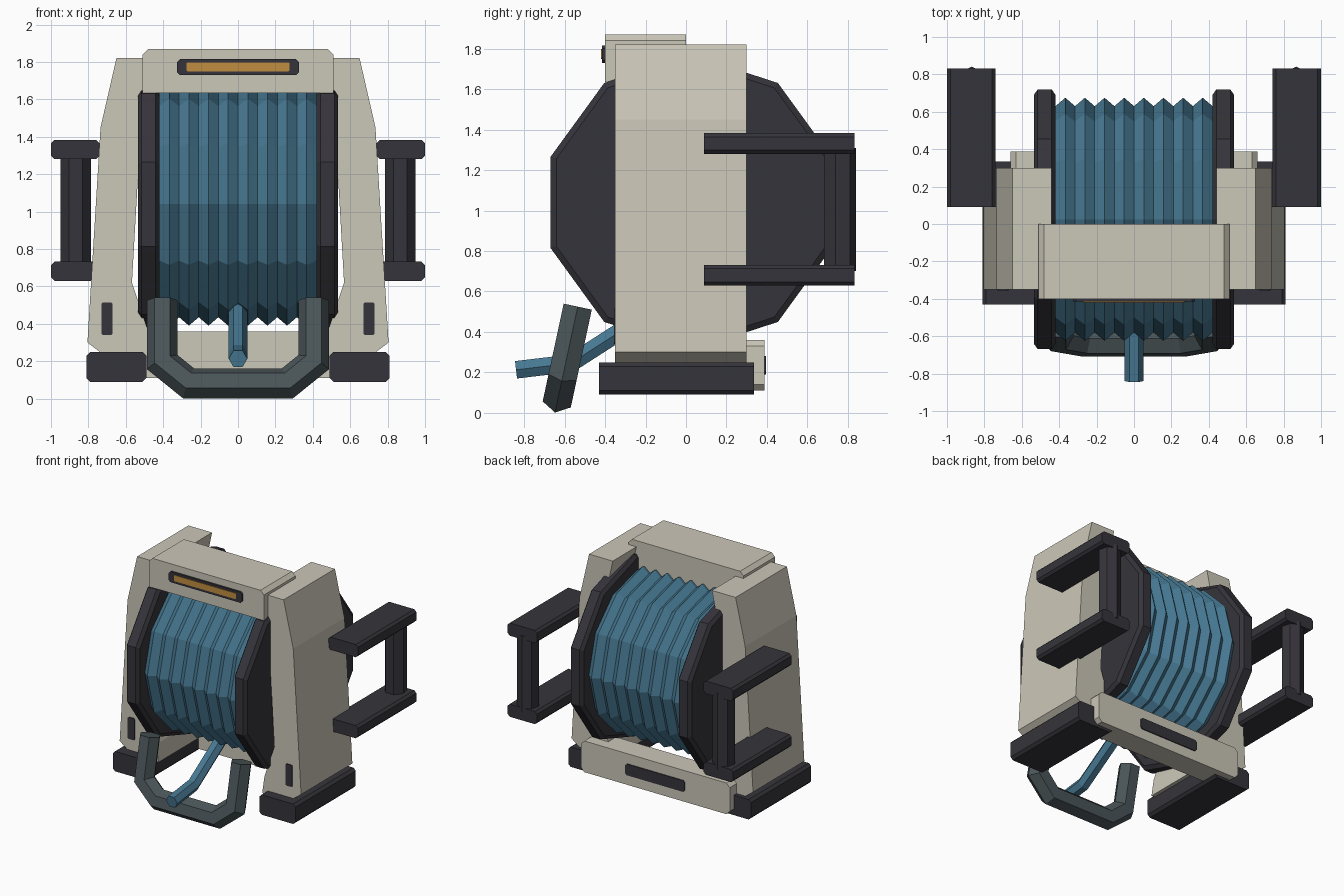
import bpy, bmesh
from math import sin, cos, pi
from mathutils import Vector

cube = bpy.data.objects.get("Cube")
if cube:
    bpy.data.objects.remove(cube, do_unlink=True)


def material(name, r, g, b):
    m = bpy.data.materials.new(name)
    m.use_nodes = True
    m.diffuse_color = (r, g, b, 1)
    bsdf = next(n for n in m.node_tree.nodes if n.type == 'BSDF_PRINCIPLED')
    bsdf.inputs["Base Color"].default_value = (r, g, b, 1)
    bsdf.inputs["Roughness"].default_value = 0.7
    return m


BEIGE = material("warm beige", 0.60, 0.57, 0.48)
DARK = material("charcoal", 0.036, 0.034, 0.043)
BLUE = material("hose blue", 0.063, 0.19, 0.29)
SLATE = material("slate grey", 0.07, 0.092, 0.1)
AMBER = material("amber", 0.53, 0.27, 0.05)


def loft(name, rings, mat, mirror=False):
    """Skin a list of equal rings, capping both ends."""
    bm = bmesh.new()
    loops = [[bm.verts.new(p) for p in ring] for ring in rings]
    n = len(loops[0])
    for a, b in zip(loops, loops[1:]):
        for i in range(n):
            j = (i + 1) % n
            bm.faces.new((a[i], a[j], b[j], b[i]))
    bm.faces.new(loops[0])
    bm.faces.new(loops[-1])
    bmesh.ops.recalc_face_normals(bm, faces=bm.faces)
    mesh = bpy.data.meshes.new(name)
    bm.to_mesh(mesh)
    bm.free()
    mesh.materials.append(mat)
    obj = bpy.data.objects.new(name, mesh)
    bpy.context.collection.objects.link(obj)
    if mirror:
        obj.modifiers.new("Mirror", 'MIRROR')
    return obj


def prism(name, outline, y0, y1, mat, mirror=False):
    """Extrude a front outline of (x, z) points from y0 to y1."""
    return loft(name, [[(x, y, z) for x, z in outline] for y in (y0, y1)], mat, mirror)


def chamfered(x0, x1, z0, z1, c):
    return [(x0 + c, z0), (x1 - c, z0), (x1, z0 + c), (x1, z1 - c),
            (x1 - c, z1), (x0 + c, z1), (x0, z1 - c), (x0, z0 + c)]


def wheel(name, profile, sides, start, mat, mirror=False):
    """Turn an (x, radius) profile around the drum axle."""
    rings = []
    for x, r in profile:
        angles = [start + 2 * pi * i / sides for i in range(sides)]
        rings.append([(x, 0.025 + r * cos(a), 1.04 + r * sin(a)) for a in angles])
    return loft(name, rings, mat, mirror)


def tube(name, path, radius, sides, normal, mat, start=0.0):
    """Sweep a polygon along a flat path with mitred corners."""
    pts = [Vector(p) for p in path]
    normal = Vector(normal).normalized()
    rings = []
    for i, p in enumerate(pts):
        d_in = (p - pts[max(i - 1, 0)]).normalized()
        d_out = (pts[min(i + 1, len(pts) - 1)] - p).normalized()
        tangent = (d_in + d_out).normalized()
        side = tangent.cross(normal)
        stretch = 1 / tangent.dot(d_out if d_out.length else d_in)
        rings.append([p + radius * (cos(a) * side * stretch + sin(a) * normal)
                      for a in (start + 2 * pi * k / sides for k in range(sides))])
    return loft(name, rings, mat)


# Side towers and feet
tower = [(0.46, 0.22), (0.70, 0.22), (0.805, 0.30), (0.735, 1.45), (0.65, 1.82),
         (0.44, 1.82), (0.52, 1.45), (0.567, 0.62), (0.48, 0.36)]
prism("side_towers", tower, -0.35, 0.30, BEIGE, True)
prism("feet", chamfered(0.49, 0.81, 0.09, 0.25, 0.02), -0.43, 0.335, DARK, True)
prism("tower_slots", chamfered(0.67, 0.73, 0.34, 0.515, 0.008), -0.356, -0.349, DARK, True)

# Top beam with its indicator
top = [(-0.51, 1.635), (0.51, 1.635), (0.51, 1.84), (0.48, 1.87), (-0.48, 1.87), (-0.51, 1.84)]
prism("top_beam", top, -0.40, 0.0, BEIGE)
prism("indicator_frame", chamfered(-0.325, 0.325, 1.73, 1.815, 0.015), -0.415, -0.395, DARK)
prism("indicator_light", chamfered(-0.275, 0.275, 1.75, 1.798, 0.004), -0.42, -0.414, AMBER)

# Rear cross beam with its slot
prism("rear_beam", chamfered(-0.66, 0.66, 0.11, 0.36, 0.03), 0.20, 0.388, BEIGE)
prism("rear_slot", chamfered(-0.265, 0.265, 0.19, 0.28, 0.015), 0.387, 0.396, DARK)

# Drum: wound hose and end flanges
coils = 8
pitch = 0.84 / coils
ridges = [(-0.42 + i * pitch / 2, 0.65 if i % 2 else 0.605) for i in range(2 * coils + 1)]
wheel("wound_hose", ridges, 12, 0, BLUE)
flange = [(0.42, 0.70), (0.44, 0.73), (0.515, 0.73), (0.535, 0.70)]
wheel("drum_flanges", flange, 10, pi / 10, DARK, True)

# Rear handles
for level, z in (("lower", 0.63), ("upper", 1.28)):
    prism(level + "_handle_arms", chamfered(0.74, 1.0, z, z + 0.102, 0.018), 0.09, 0.832, DARK, True)
ring = [(0.868 + 0.084 * cos(a), 0.757 + 0.084 * sin(a))
        for a in (pi / 2 + 2 * pi * i / 7 for i in range(7))]
loft("handle_posts", [[(x, y, z) for x, y in ring] for z in (0.70, 1.31)], DARK, True)

# Front guide frame, leaning forward
lean = 0.215
half = [(0.405, 0.525), (0.405, 0.195), (0.265, 0.082)]
outline = half + [(-x, z) for x, z in reversed(half)]
tube("guide_frame", [(x, -0.535 - lean * (0.525 - z), z) for x, z in outline],
     0.082, 6, (0, 1, -lean), SLATE)

# Loose hose end
tube("hose_end", [(0, -0.84, 0.213), (0, -0.57, 0.245), (0, -0.22, 0.47)],
     0.05, 6, (1, 0, 0), BLUE, pi / 6)
